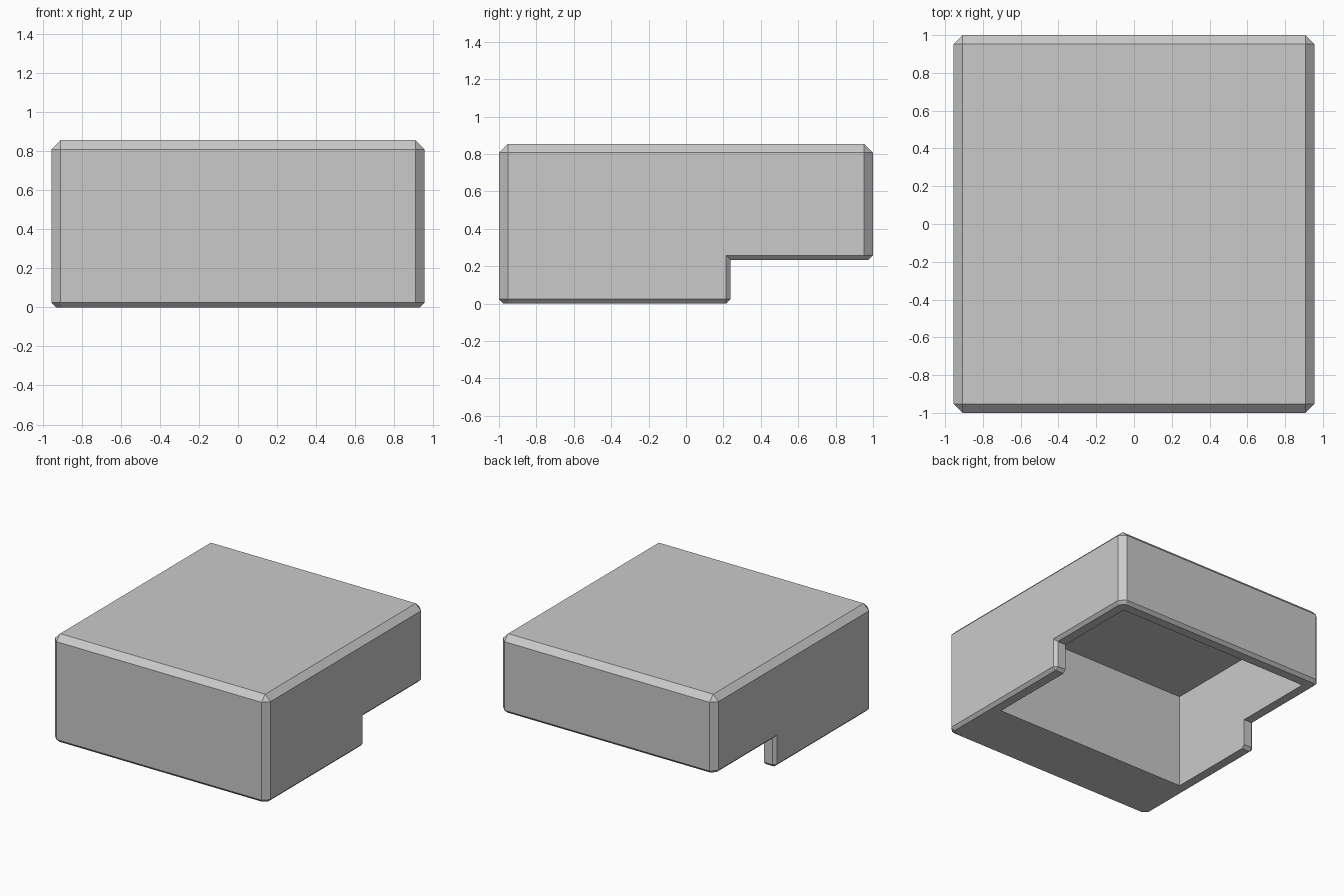
import bpy
import bmesh

cube = bpy.data.objects.get("Cube")
if cube:
    bpy.data.objects.remove(cube, do_unlink=True)

HALF_X, HALF_Y, HEIGHT = 0.955, 1.0, 0.855
NOTCH_Y, NOTCH_Z = 0.238, 0.234      # step cut under the back
BIG, SMALL = 0.047, 0.024            # upper and lower chamfers
WALL, INNER_FRONT, CEILING = 0.098, -0.5, 0.755

grey = bpy.data.materials.new("plain grey")
grey.use_nodes = True
grey.diffuse_color = (0.59, 0.59, 0.59, 1)
grey.node_tree.nodes["Principled BSDF"].inputs["Base Color"].default_value = grey.diffuse_color


def prism(name, profile, x):
    """Extrude a (y, z) side profile from -x to x."""
    bm = bmesh.new()
    face = bm.faces.new([bm.verts.new((-x, y, z)) for y, z in profile])
    out = bmesh.ops.extrude_face_region(bm, geom=[face])
    verts = [v for v in out["geom"] if isinstance(v, bmesh.types.BMVert)]
    bmesh.ops.translate(bm, verts=verts, vec=(2 * x, 0, 0))
    bmesh.ops.recalc_face_normals(bm, faces=bm.faces)
    mesh = bpy.data.meshes.new(name)
    obj = bpy.data.objects.new(name, mesh)
    bpy.context.collection.objects.link(obj)
    mesh.materials.append(grey)
    return obj, bm


def chamfer(bm, edges, width):
    bmesh.ops.bevel(bm, geom=edges, offset=width, offset_type='OFFSET',
                    segments=1, profile=0.5, affect='EDGES', clamp_overlap=False)
    bm.normal_update()


def on_top(v):
    return v.co.z > HEIGHT - 1e-4


def is_corner_edge(e):
    a, b = e.verts
    return abs(a.co.x - b.co.x) < 1e-4 and abs(a.co.y - b.co.y) < 1e-4 and abs(a.co.y) > 0.99


def is_underside(f):
    step = f.normal.y > 0.9 and abs(f.calc_center_median().y - NOTCH_Y) < 0.01
    return f.normal.z < -0.9 or step


# Outer shell with a step under the back
shell, bm = prism("hollow_cover", [
    (-HALF_Y, 0), (NOTCH_Y, 0), (NOTCH_Y, NOTCH_Z),
    (HALF_Y, NOTCH_Z), (HALF_Y, HEIGHT), (-HALF_Y, HEIGHT)], HALF_X)
bm.normal_update()

# Wide chamfers on the top rim and upright corners
chamfer(bm, [e for e in bm.edges if all(map(on_top, e.verts)) or is_corner_edge(e)], BIG)

# Narrow chamfer along the lower rim, following the step
rim = []
for e in bm.edges:
    under = [is_underside(f) for f in e.link_faces]
    step_lip = all(under) and max(v.co.z for v in e.verts) < 1e-4
    if sum(under) == 1 or step_lip:
        rim.append(e)
chamfer(bm, rim, SMALL)
bm.to_mesh(shell.data)
bm.free()

# Cavity open to the bottom, with a deep solid front
back = HALF_Y - WALL
cutter, bm = prism("cavity_cutter", [
    (INNER_FRONT, -0.5), (back, -0.5), (back, CEILING), (INNER_FRONT, CEILING)], HALF_X - WALL)
bm.to_mesh(cutter.data)
bm.free()
cutter.hide_render = True

cut = shell.modifiers.new("cavity", 'BOOLEAN')
cut.operation = 'DIFFERENCE'
cut.solver = 'EXACT'
cut.object = cutter
bpy.context.view_layer.objects.active = shell
bpy.ops.object.modifier_apply(modifier=cut.name)
bpy.data.objects.remove(cutter, do_unlink=True)
